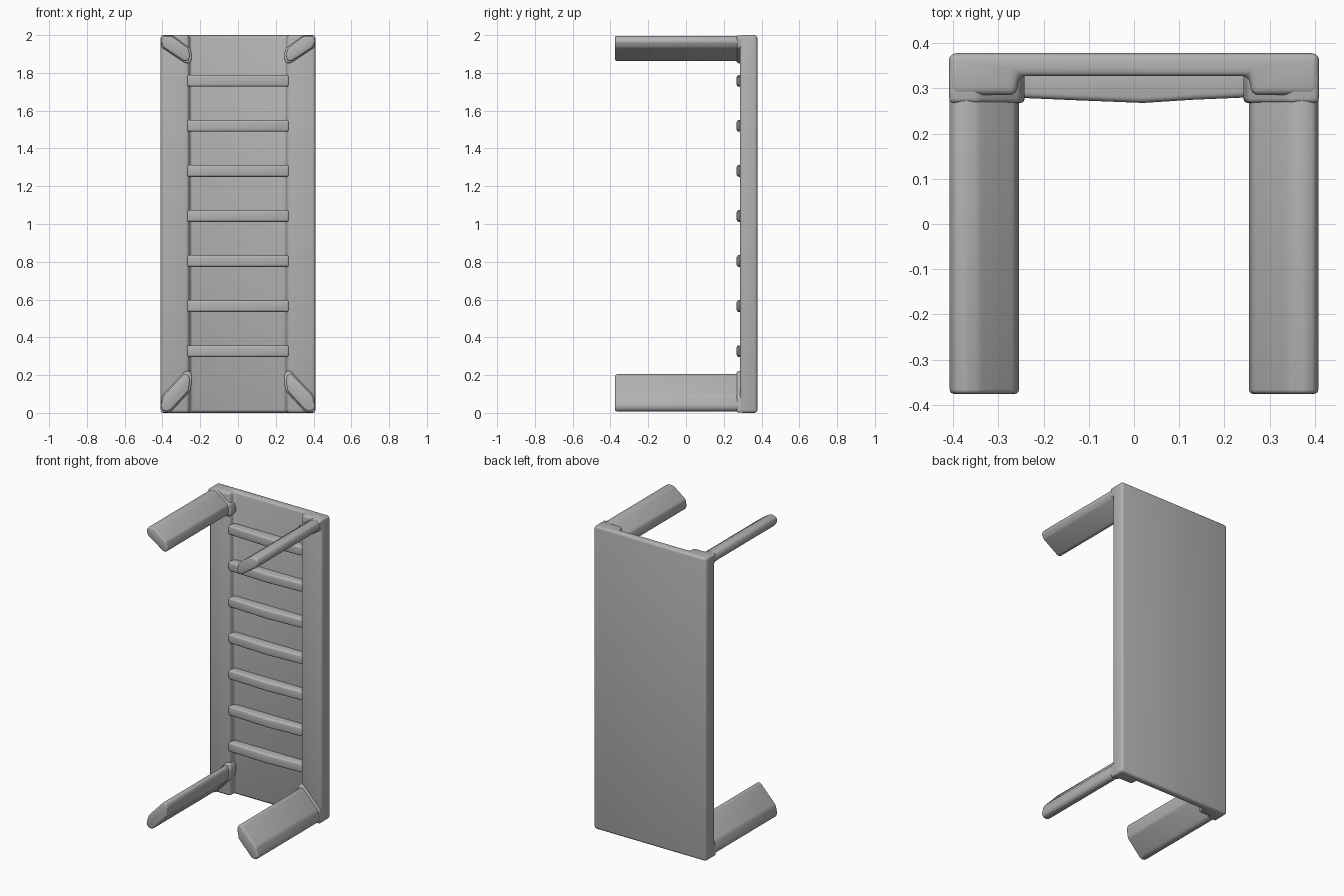
import bpy, bmesh
from mathutils import Vector

if "Cube" in bpy.data.objects:
    bpy.data.objects.remove(bpy.data.objects["Cube"])

grey = bpy.data.materials.new("grey")
grey.diffuse_color = (0.45, 0.45, 0.45, 1)
grey.use_nodes = True
grey.node_tree.nodes["Principled BSDF"].inputs["Base Color"].default_value = grey.diffuse_color


def prism(name, outline, place, start, end, bevel, segments=3):
    """Extrude a 2D outline from start to end; place maps (u, v, depth) to xyz."""
    bm = bmesh.new()
    a = [bm.verts.new(place(u, v, start)) for u, v in outline]
    b = [bm.verts.new(place(u, v, end)) for u, v in outline]
    bm.faces.new(a)
    bm.faces.new(b)
    n = len(outline)
    for i in range(n):
        j = (i + 1) % n
        bm.faces.new((a[i], a[j], b[j], b[i]))
    bmesh.ops.recalc_face_normals(bm, faces=bm.faces[:])
    mesh = bpy.data.meshes.new(name)
    bm.to_mesh(mesh)
    bm.free()
    mesh.materials.append(grey)
    ob = bpy.data.objects.new(name, mesh)
    bpy.context.collection.objects.link(ob)
    mod = ob.modifiers.new("rounding", "BEVEL")
    mod.width = bevel
    mod.segments = segments
    mod.limit_method = 'ANGLE'
    mod.angle_limit = 0.35
    bpy.ops.object.select_all(action='DESELECT')
    ob.select_set(True)
    bpy.context.view_layer.objects.active = ob
    bpy.ops.object.modifier_apply(modifier=mod.name)
    bpy.ops.object.shade_smooth_by_angle(angle=0.7)
    return ob


def along_z(u, v, d):
    return Vector((u, v, d))


def along_y(u, v, d):
    return Vector((u, d, v))


def along_x(u, v, d):
    return Vector((d, u, v))


# Table top standing on end: a plate with a raised rail down each side
top_outline = [(-0.41, 0.378), (0.41, 0.378), (0.41, 0.285), (0.26, 0.285),
               (0.255, 0.328), (-0.255, 0.328), (-0.26, 0.285), (-0.41, 0.285)]
prism("table_top", top_outline, along_z, 0, 2, 0.016)

# Seven cross slats, slightly bowed towards the front
for i in range(7):
    z = 0.327 + i * 0.2385
    half = 0.031
    slat = [(-0.27, 0.35), (0.27, 0.35), (0.27, 0.281), (0.13, 0.275),
            (0.02, 0.268), (-0.13, 0.274), (-0.27, 0.28)]
    prism("cross_slat_%d" % (i + 1), slat, along_z, z - half, z + half, 0.012)

# Four flat legs set diagonally in the corners
upper = [(0.41, 1.965), (0.40, 1.99), (0.375, 1.998), (0.345, 1.992), (0.262, 1.93),
         (0.253, 1.885), (0.265, 1.862), (0.285, 1.862), (0.395, 1.935)]
lower = [(0.41, 0.035), (0.40, 0.012), (0.375, 0.006), (0.355, 0.015), (0.262, 0.115),
         (0.253, 0.175), (0.262, 0.203), (0.285, 0.206), (0.395, 0.09)]
for level, outline in (("upper", upper), ("lower", lower)):
    for side, s in (("right", 1), ("left", -1)):
        prism("%s_%s_leg" % (level, side), [(s * x, z) for x, z in outline],
              along_y, -0.376, 0.34, 0.012)

# Short fillets where each leg meets the table top
for level, outline in (("upper", upper), ("lower", lower)):
    cx = sum(p[0] for p in outline) / len(outline)
    cz = sum(p[1] for p in outline) / len(outline)
    for side, s in (("right", 1), ("left", -1)):
        wide = [(s * min(0.409, cx + (x - cx) * 1.15),
                 min(1.998, max(0.002, cz + (z - cz) * 1.15))) for x, z in outline]
        prism("%s_%s_leg_base" % (level, side), wide, along_y, 0.268, 0.34, 0.01)
